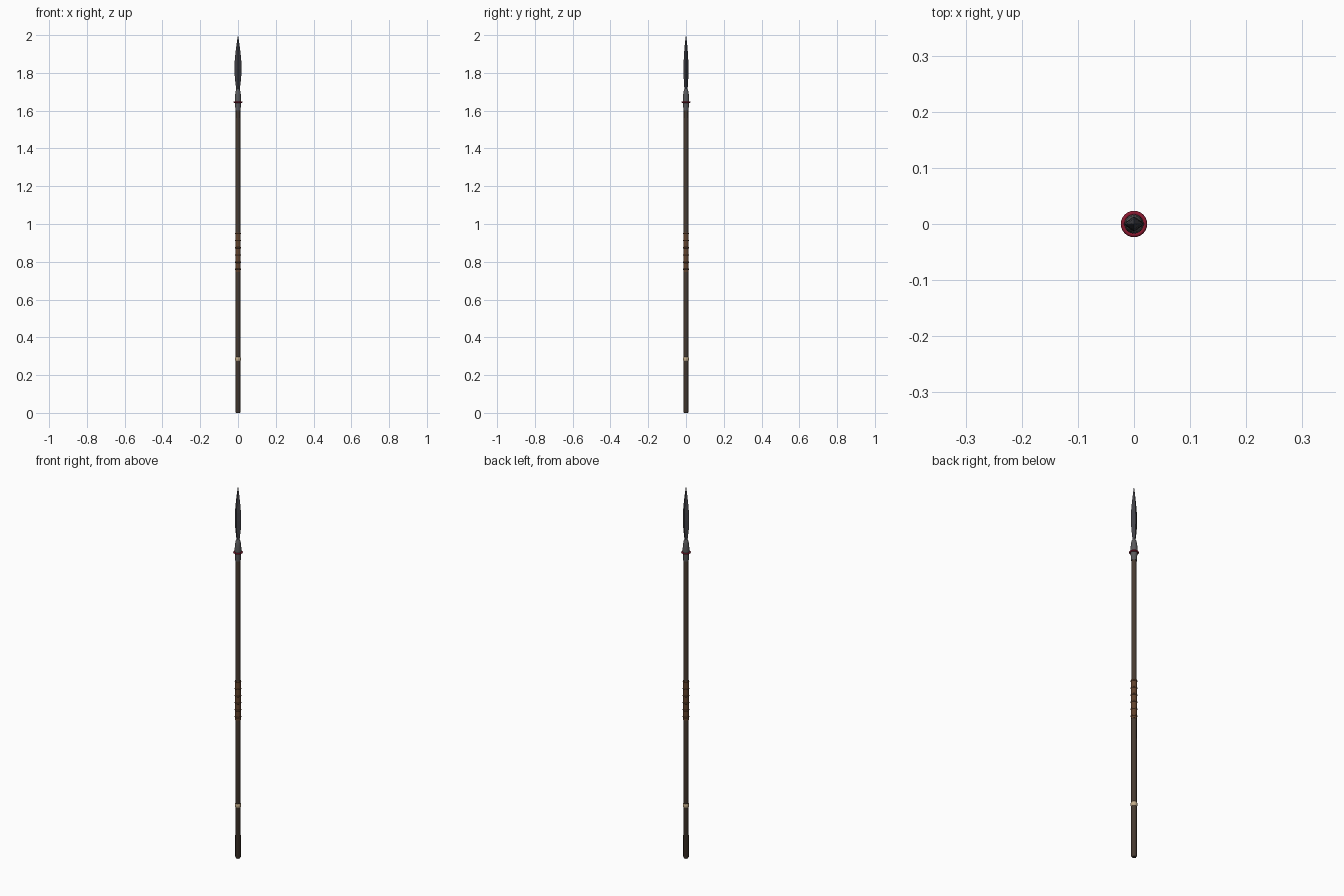
import bpy, bmesh, math

if "Cube" in bpy.data.objects:
    bpy.data.objects.remove(bpy.data.objects["Cube"])

def material(name, color):
    m = bpy.data.materials.new(name)
    m.diffuse_color = (*color, 1)
    m.use_nodes = True
    m.node_tree.nodes["Principled BSDF"].inputs["Base Color"].default_value = m.diffuse_color
    return m

WOOD = material("dark_wood", (0.065, 0.045, 0.032))
LEATHER = material("leather", (0.12, 0.055, 0.025))
STEEL = material("dark_steel", (0.055, 0.055, 0.065))
IRON = material("iron", (0.10, 0.10, 0.105))
RED = material("red_cord", (0.25, 0.01, 0.03))
BONE = material("bone", (0.55, 0.42, 0.26))

def loft(name, profile, sides, mat, smooth=True, turn=0.0):
    """Stack elliptical rings given as (z, radius_x, radius_y), capped at both ends."""
    bm = bmesh.new()
    rings = []
    for z, rx, ry in profile:
        rings.append([bm.verts.new((rx * math.cos(turn + 2 * math.pi * i / sides),
                                    ry * math.sin(turn + 2 * math.pi * i / sides), z))
                      for i in range(sides)])
    for a, b in zip(rings, rings[1:]):
        for i in range(sides):
            j = (i + 1) % sides
            bm.faces.new((a[i], a[j], b[j], b[i]))
    bm.faces.new(rings[0][::-1])
    bm.faces.new(rings[-1])
    me = bpy.data.meshes.new(name)
    bm.to_mesh(me)
    bm.free()
    me.materials.append(mat)
    ob = bpy.data.objects.new(name, me)
    bpy.context.collection.objects.link(ob)
    if smooth:
        bpy.ops.object.select_all(action='DESELECT')
        ob.select_set(True)
        bpy.context.view_layer.objects.active = ob
        bpy.ops.object.shade_smooth_by_angle(angle=math.radians(40))
    return ob

def lathe(name, profile, sides, mat, **kw):
    return loft(name, [(z, r, r) for z, r in profile], sides, mat, **kw)

def torus(name, z, major, minor, mat):
    bpy.ops.mesh.primitive_torus_add(location=(0, 0, z), major_radius=major, minor_radius=minor,
                                     major_segments=24, minor_segments=8)
    ob = bpy.context.object
    ob.name = name
    ob.data.materials.append(mat)
    bpy.ops.object.shade_smooth()

# Slightly tapered shaft with a rounded butt
lathe("shaft", [(0, 0.010), (0.006, 0.0135), (0.8, 0.0132), (1.62, 0.012)], 12, WOOD)

# Leather grip with wrapped bands
lathe("grip", [(0.745, 0.0145), (0.955, 0.0145)], 16, LEATHER)
for i in range(6):
    torus(f"grip_band_{i + 1}", 0.76 + i * 0.038, 0.0125, 0.004, LEATHER)

# Pale ring near the butt
lathe("butt_ring", [(0.275, 0.0135), (0.279, 0.0158), (0.291, 0.0158), (0.295, 0.0135)], 16, BONE)

# Socket joining the head to the shaft
lathe("socket", [(1.60, 0.0135), (1.625, 0.0150), (1.655, 0.0172), (1.685, 0.0150),
                 (1.705, 0.0120), (1.715, 0.0075)], 16, IRON)
torus("socket_cord", 1.645, 0.0195, 0.004, RED)

# Leaf-shaped blade with a diamond section
loft("blade", [(1.70, 0.0075, 0.0075), (1.73, 0.0115, 0.0095), (1.77, 0.0165, 0.012),
               (1.82, 0.019, 0.0135), (1.86, 0.0178, 0.0125), (1.91, 0.0130, 0.0098),
               (1.96, 0.0065, 0.0055), (2.0, 0.0004, 0.0004)], 4, STEEL, smooth=False)
